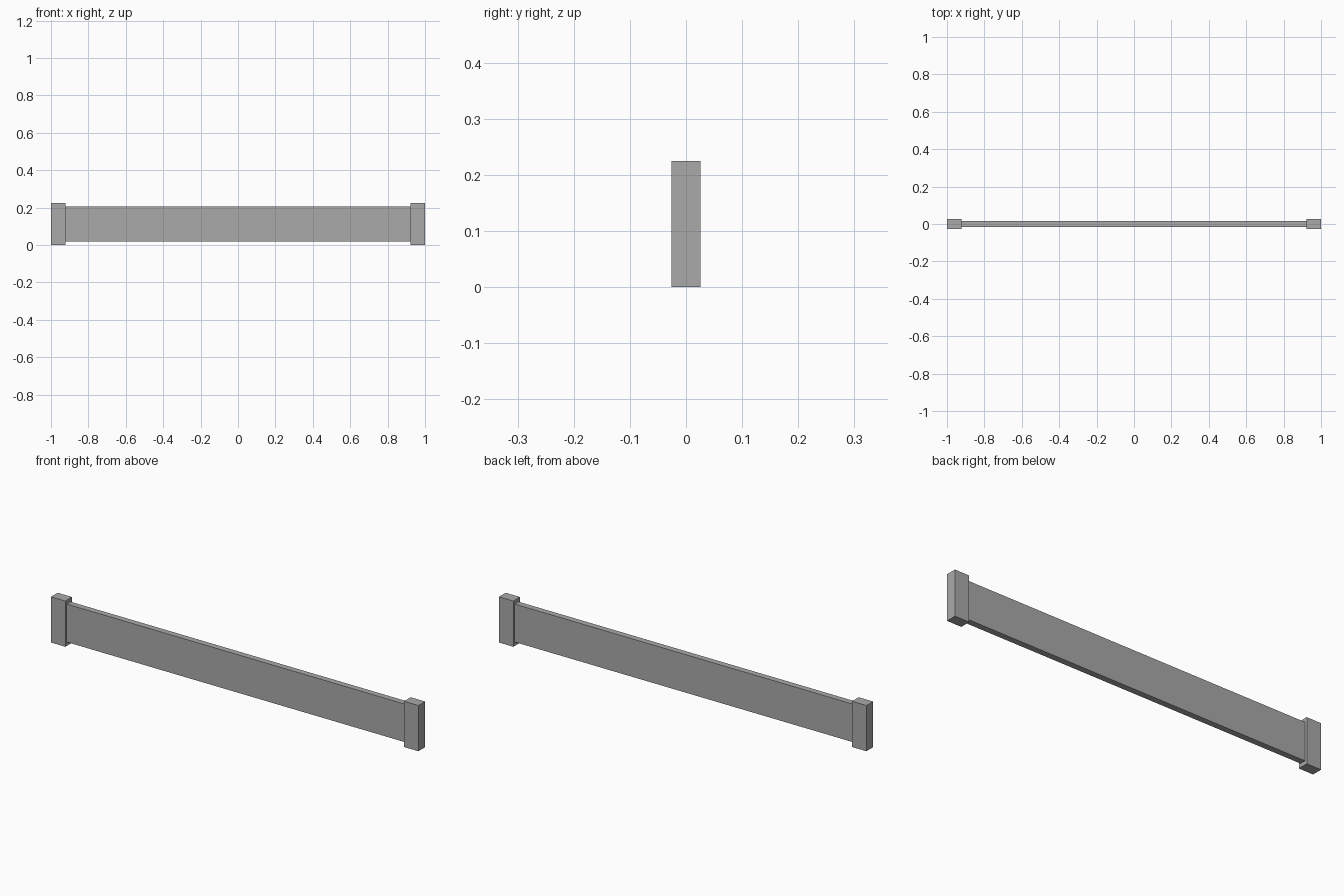
import bpy

default = bpy.data.objects.get("Cube")
if default:
    bpy.data.objects.remove(default, do_unlink=True)

grey = bpy.data.materials.new("plain grey")
grey.use_nodes = True
colour = (0.4, 0.4, 0.4, 1)
grey.diffuse_color = colour
grey.node_tree.nodes["Principled BSDF"].inputs["Base Color"].default_value = colour

HEIGHT = 0.225


def box(name, x, size):
    """Flat-sided block centred at mid height."""
    bpy.ops.mesh.primitive_cube_add(size=1, location=(x, 0, HEIGHT / 2))
    obj = bpy.context.object
    obj.name = name
    obj.scale = size
    bpy.ops.object.transform_apply(location=False, rotation=False, scale=True)
    obj.data.materials.append(grey)


# Thin board between the posts
box("panel", 0, (1.85, 0.03, 0.187))

# Thicker end posts
for side, name in ((-1, "right_post"), (1, "left_post")):
    box(name, side * 0.961, (0.078, 0.052, HEIGHT))
